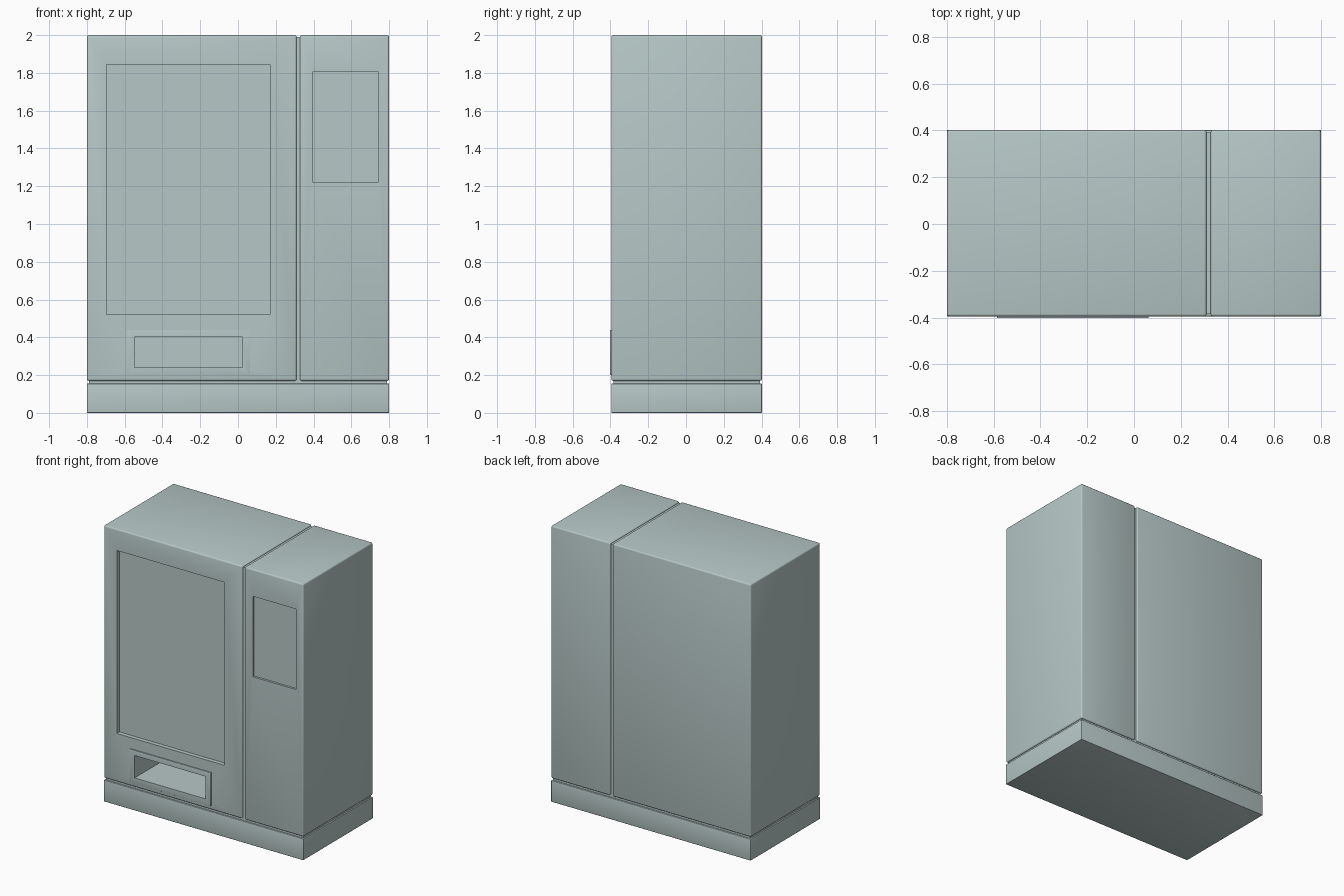
import bpy, math

if "Cube" in bpy.data.objects:
    bpy.data.objects.remove(bpy.data.objects["Cube"])

# One flat colour for the whole machine
mat = bpy.data.materials.new("pale grey green")
mat.diffuse_color = (0.47, 0.58, 0.57, 1.0)
mat.use_nodes = True
mat.node_tree.nodes["Principled BSDF"].inputs["Base Color"].default_value = mat.diffuse_color


def box(name, x, y, z, bevel=0.0):
    """Box from (min, max) ranges, optionally with rounded edges."""
    bpy.ops.mesh.primitive_cube_add(
        size=1, location=[(r[0] + r[1]) / 2 for r in (x, y, z)])
    ob = bpy.context.object
    ob.name = name
    ob.scale = [r[1] - r[0] for r in (x, y, z)]
    bpy.ops.object.transform_apply(location=True, rotation=False, scale=True)
    ob.data.materials.append(mat)
    if bevel:
        m = ob.modifiers.new("round_edges", 'BEVEL')
        m.width = bevel
        m.segments = 3
        bpy.ops.object.modifier_apply(modifier=m.name)
        bpy.ops.object.shade_smooth_by_angle(angle=math.radians(35))
    return ob


def cut(ob, x, y, z):
    """Sink a rectangular recess into a part."""
    cutter = box("recess_cutter", x, y, z)
    bpy.context.view_layer.objects.active = ob
    m = ob.modifiers.new("recess", 'BOOLEAN')
    m.operation = 'DIFFERENCE'
    m.solver = 'EXACT'
    m.object = cutter
    bpy.ops.object.modifier_apply(modifier=m.name)
    bpy.data.objects.remove(cutter, do_unlink=True)


FRONT, BACK = -0.395, 0.402
DEPTH = (FRONT, BACK)
INNER = (FRONT + 0.01, BACK - 0.01)

# Plinth and the set-back strips that form the shadow gaps
box("plinth", (-0.8, 0.8), DEPTH, (0, 0.155), 0.003)
box("plinth_gap_strip", (-0.79, 0.79), INNER, (0.15, 0.18))
box("cabinet_gap_strip", (0.30, 0.34), INNER, (0.16, 1.99))

# Cabinets
main = box("main_cabinet", (-0.8, 0.31), DEPTH, (0.17, 2.0), 0.01)
side = box("control_cabinet", (0.328, 0.8), DEPTH, (0.17, 2.0), 0.01)

# Raised frame around the collection slot
frame = box("slot_frame", (-0.587, 0.063), (-0.402, FRONT + 0.002), (0.20, 0.44), 0.001)

# Display window, control panel and collection slot recesses
cut(main, (-0.695, 0.17), (-0.5, FRONT + 0.03), (0.52, 1.845))
cut(side, (0.395, 0.743), (-0.5, FRONT + 0.015), (1.222, 1.805))
for part in (main, frame):
    cut(part, (-0.547, 0.023), (-0.5, FRONT + 0.36), (0.24, 0.402))
